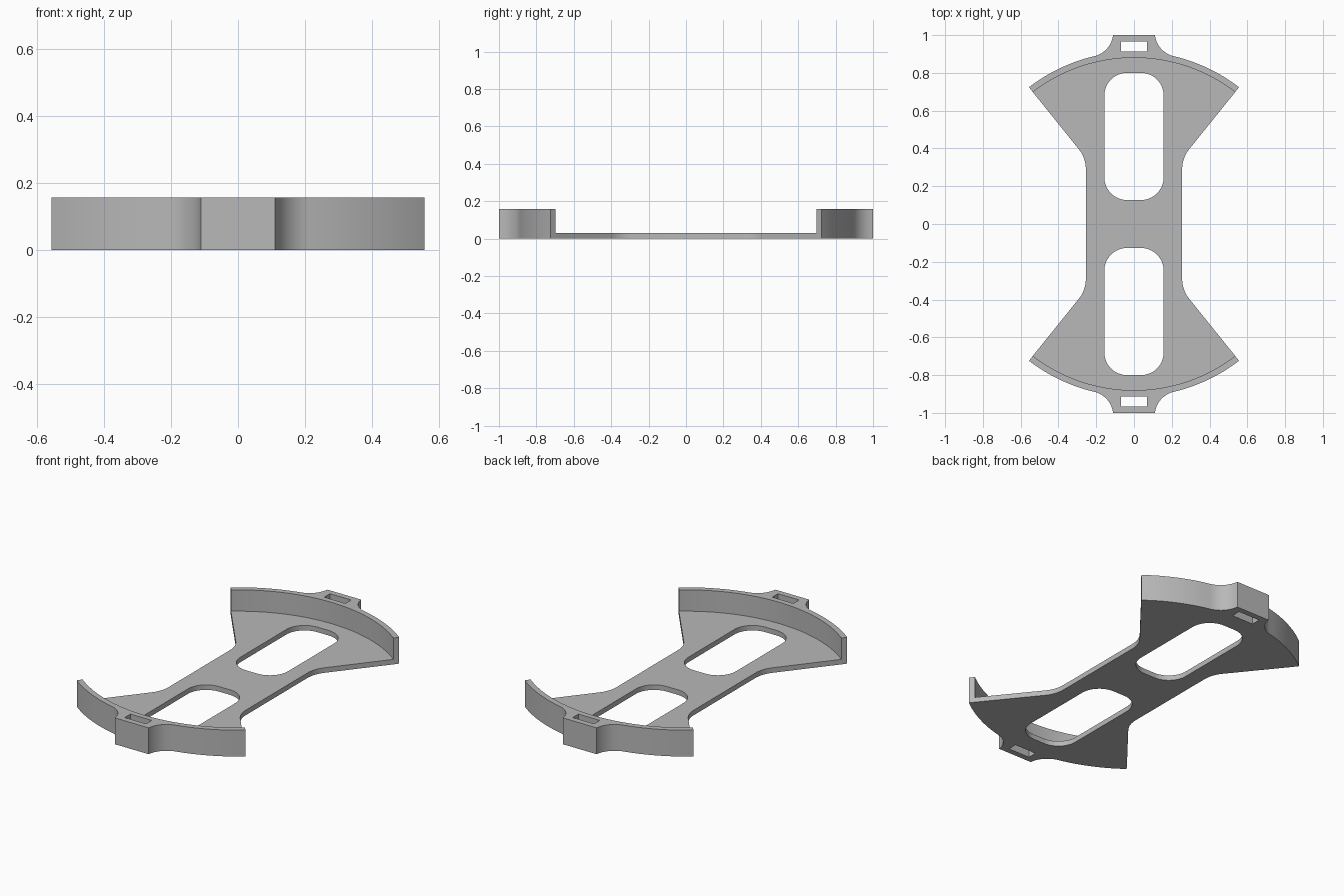
import bpy, bmesh
from math import sin, cos, radians
from mathutils import Vector

if "Cube" in bpy.data.objects:
    bpy.data.objects.remove(bpy.data.objects["Cube"], do_unlink=True)

PLATE_H, RIM_H = 0.03, 0.157
R_IN, R_OUT = 0.88, 0.913
END = 52.5      # angle where the fan ends, from the +x axis

grey = bpy.data.materials.new("satin grey")
grey.use_nodes = True
colour = (0.48, 0.48, 0.48, 1)
grey.diffuse_color = colour
grey.node_tree.nodes["Principled BSDF"].inputs["Base Color"].default_value = colour


def arc(cx, cy, r, a0, a1, n):
    """Points along a circular arc, angles in degrees."""
    angles = [radians(a0 + (a1 - a0) * i / n) for i in range(n + 1)]
    return [(cx + r * cos(a), cy + r * sin(a)) for a in angles]


def mirror_x(pts):
    """Append the reversed mirror image across x = 0."""
    return pts + [(-x, y) for x, y in reversed(pts)]


def flip_y(pts):
    return [(x, -y) for x, y in pts]


def rounded_slot(hw, y0, y1, r):
    right = arc(hw - r, y0 + r, r, -90, 0, 12) + arc(hw - r, y1 - r, r, 0, 90, 12)
    return mirror_x(right)


def solid(name, loops, height):
    """Fill an outline with holes and extrude it upward from z = 0."""
    bm = bmesh.new()
    for pts in loops:
        vs = [bm.verts.new((x, y, 0)) for x, y in pts]
        for i, v in enumerate(vs):
            bm.edges.new((v, vs[i - 1]))
    bmesh.ops.triangle_fill(bm, edges=bm.edges[:], use_beauty=True)
    top = bmesh.ops.extrude_face_region(bm, geom=bm.faces[:])["geom"]
    bmesh.ops.translate(bm, vec=Vector((0, 0, height)),
                        verts=[g for g in top if isinstance(g, bmesh.types.BMVert)])
    bmesh.ops.recalc_face_normals(bm, faces=bm.faces[:])
    mesh = bpy.data.meshes.new(name)
    bm.to_mesh(mesh)
    bm.free()
    mesh.materials.append(grey)
    obj = bpy.data.objects.new(name, mesh)
    bpy.context.collection.objects.link(obj)
    bpy.ops.object.select_all(action='DESELECT')
    obj.select_set(True)
    bpy.context.view_layer.objects.active = obj
    bpy.ops.object.shade_smooth_by_angle(angle=radians(30))


# Base plate: narrow waist, filleted flares, arched ends, two long openings
waist = arc(0.425, 0.29, 0.17, 180, 141.3, 8)
fan_end = arc(0, 0, R_IN, END, 180 - END, 48)
left_waist = [(-x, y) for x, y in reversed(waist)]
upper = waist + fan_end + left_waist
outline = upper + flip_y(upper)[::-1]
opening = rounded_slot(0.157, 0.127, 0.80, 0.12)
solid("base_plate", [outline, opening, flip_y(opening)], PLATE_H)

# Raised rims, each with a flared strap tab and a rectangular slot
outer = arc(0, 0, R_OUT, END, 76.7, 16)
flare = arc(0.24, 1.015, 0.13, 256.7, 186.6, 12)[1:]
rim = mirror_x(outer + flare) + fan_end[::-1]
strap_slot = mirror_x([(0.07, 0.912), (0.07, 0.966)])
solid("back_rim", [rim, strap_slot], RIM_H)
solid("front_rim", [flip_y(rim), flip_y(strap_slot)], RIM_H)
